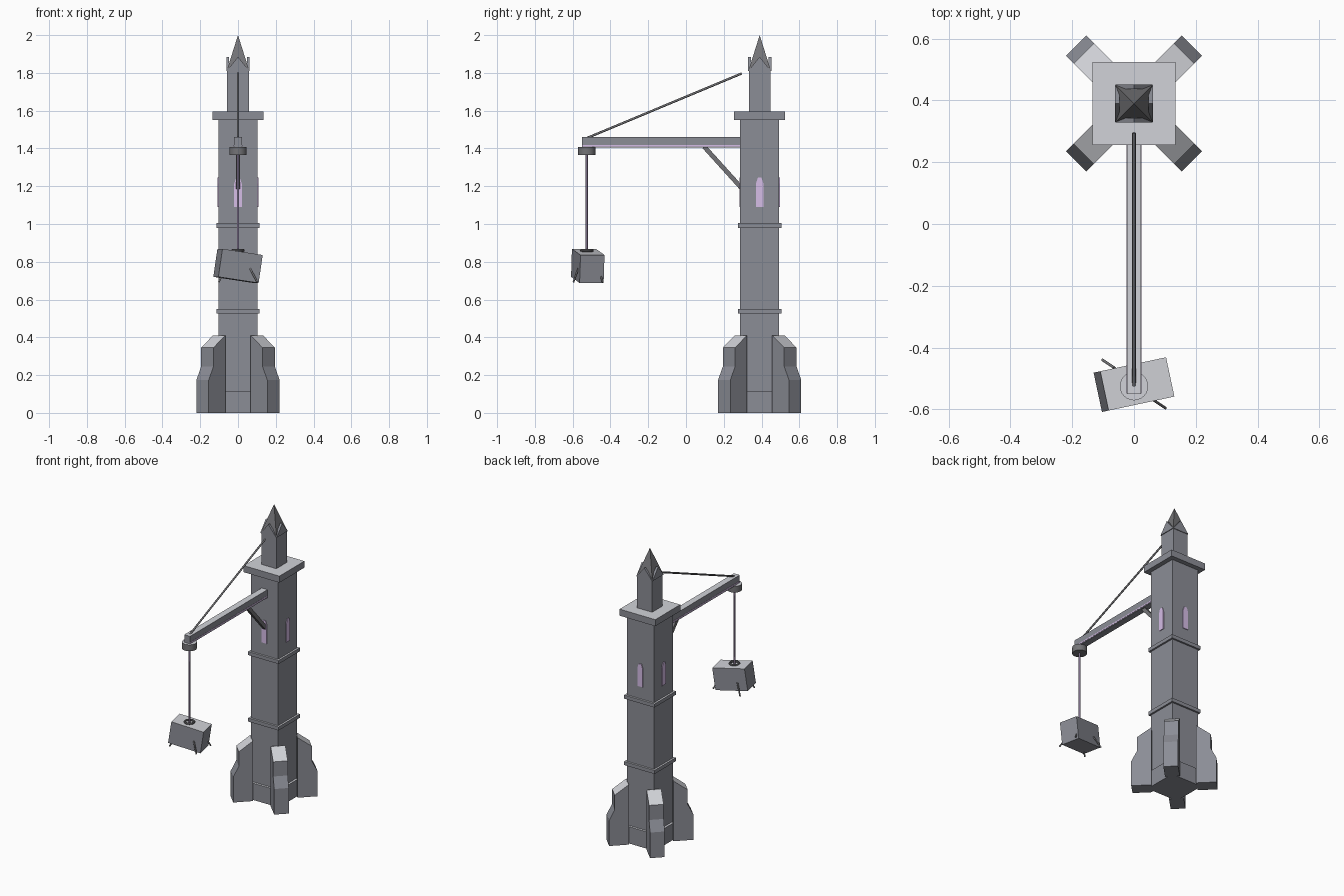
import bpy, bmesh, math
from mathutils import Vector, Matrix, Euler

if "Cube" in bpy.data.objects:
    bpy.data.objects.remove(bpy.data.objects["Cube"], do_unlink=True)


def material(name, rgb):
    m = bpy.data.materials.new(name)
    m.use_nodes = True
    color = (*rgb, 1)
    m.diffuse_color = color
    m.node_tree.nodes["Principled BSDF"].inputs["Base Color"].default_value = color
    return m


STONE = material("grey stone", (0.26, 0.268, 0.305))
PALE = material("pale stone top", (0.64, 0.65, 0.69))
IRON = material("dark iron", (0.175, 0.175, 0.185))
GLASS = material("lavender glass", (0.74, 0.56, 0.88))
ROPE = material("purple rope", (0.34, 0.26, 0.41))

TOWER_Y = 0.39
HOOK_Y = -0.525


def paint_top(obj):
    """Give the upward faces the pale colour."""
    obj.data.materials.append(PALE)
    for p in obj.data.polygons:
        if p.normal.z > 0.7:
            p.material_index = 1


def finish(name, bm, mat, matrix):
    bm.transform(matrix)
    bmesh.ops.recalc_face_normals(bm, faces=bm.faces)
    mesh = bpy.data.meshes.new(name)
    bm.to_mesh(mesh)
    bm.free()
    mesh.materials.append(mat)
    obj = bpy.data.objects.new(name, mesh)
    bpy.context.collection.objects.link(obj)
    if mat is STONE:
        paint_top(obj)
    return obj


def box(name, center, size, mat, rotation=(0, 0, 0)):
    bm = bmesh.new()
    bmesh.ops.create_cube(bm, size=1)
    place = Matrix.LocRotScale(Vector(center), Euler(rotation), Vector(size))
    return finish(name, bm, mat, place)


def tower_block(name, half, z0, z1):
    return box(name, (0, TOWER_Y, (z0 + z1) / 2), (2 * half, 2 * half, z1 - z0), STONE)


def rod(name, a, b, radius, mat, sides=8):
    a, b = Vector(a), Vector(b)
    d = b - a
    bm = bmesh.new()
    bmesh.ops.create_cone(bm, cap_ends=True, segments=sides, radius1=radius,
                          radius2=radius, depth=d.length)
    turn = d.to_track_quat("Z", "Y").to_matrix().to_4x4()
    obj = finish(name, bm, mat, Matrix.Translation((a + b) / 2) @ turn)
    for p in obj.data.polygons:
        p.use_smooth = len(p.vertices) == 4
    return obj


def plate(name, outline, y0, y1, mat, angle):
    """Extrude an (x, z) outline along y, then turn it about the tower axis."""
    bm = bmesh.new()
    face = bm.faces.new([bm.verts.new((x, y0, z)) for x, z in outline])
    ext = bmesh.ops.extrude_face_region(bm, geom=[face])["geom"]
    moved = [v for v in ext if isinstance(v, bmesh.types.BMVert)]
    bmesh.ops.translate(bm, vec=(0, y1 - y0, 0), verts=moved)
    place = Matrix.Translation((0, TOWER_Y, 0)) @ Matrix.Rotation(angle, 4, "Z")
    return finish(name, bm, mat, place)


# Tower shaft, plinth, string courses and cornice
tower_block("shaft", 0.103, 0, 1.56)
tower_block("plinth", 0.118, 0, 0.115)
tower_block("lower_band", 0.115, 0.525, 0.55)
tower_block("upper_band", 0.115, 0.98, 1.005)
tower_block("cornice", 0.135, 1.55, 1.595)
tower_block("turret", 0.057, 1.59, 1.812)

# Spire
bm = bmesh.new()
bmesh.ops.create_cone(bm, cap_ends=True, segments=4, radius1=0.06 * math.sqrt(2),
                      radius2=0, depth=0.19)
finish("spire", bm, IRON, Matrix.Translation((0, TOWER_Y, 1.905))
       @ Matrix.Rotation(math.pi / 4, 4, "Z"))

# Corner buttresses, gables and windows, one per quarter turn
buttress = [(0.14, 0), (0.265, 0), (0.265, 0.175), (0.23, 0.245),
            (0.23, 0.345), (0.142, 0.41), (0.14, 0.41)]
gable = [(-0.06, 1.81), (0.06, 1.81), (0, 1.885)]
window = [(-0.02, 1.09), (0.02, 1.09), (0.02, 1.215), (0.01, 1.245),
          (-0.01, 1.245), (-0.02, 1.215)]
for i, side in enumerate(("front", "left", "back", "right")):
    turn = i * math.pi / 2
    plate(side + "_buttress", buttress, -0.046, 0.046, STONE, turn + math.pi / 4)
    plate(side + "_gable", gable, -0.062, -0.047, STONE, turn)
    plate(side + "_window", window, -0.108, -0.100, GLASS, turn)

# Crane arm with its trim, brace and stay
box("crane_arm", (0, -0.13, 1.4325), (0.044, 0.84, 0.055), STONE)
box("arm_trim", (0, -0.13, 1.415), (0.047, 0.838, 0.008), GLASS)
lean = math.atan2(-0.21, 0.19)
box("arm_brace", (0, 0.195, 1.30), (0.022, 0.295, 0.024), IRON, (lean, 0, 0))
rod("stay_rod", (0, HOOK_Y, 1.455), (0, 0.295, 1.797), 0.006, IRON)

# Pulley and hoisting rope
pulley = rod("pulley", (0, HOOK_Y, 1.364), (0, HOOK_Y, 1.408), 0.046, IRON, 24)
paint_top(pulley)
rod("rope", (0, HOOK_Y, 0.845), (0, HOOK_Y, 1.37), 0.006, ROPE)

# Hanging load with ring and four splayed prongs
yaw = Matrix.Rotation(math.radians(12), 4, "Z")
tilt = Matrix.Rotation(math.radians(8.5), 4, "Y")
box("load", (0, -0.52, 0.778), (0.22, 0.13, 0.15), STONE, (yaw @ tilt).to_euler())
bpy.ops.mesh.primitive_torus_add(location=(0, HOOK_Y, 0.86), major_radius=0.029,
                                 minor_radius=0.007, major_segments=20, minor_segments=8)
ring = bpy.context.object
ring.name = "load_ring"
ring.data.materials.append(IRON)
bpy.ops.object.shade_smooth_by_angle()
for sx, x_name in ((1, "left"), (-1, "right")):
    for sy, y_name in ((-1, "front"), (1, "back")):
        rod(f"{y_name}_{x_name}_prong",
            (sx * 0.063, -0.518 + sy * 0.052, 0.766),
            (sx * 0.102, -0.518 + sy * 0.078, 0.692), 0.005, IRON, 6)
